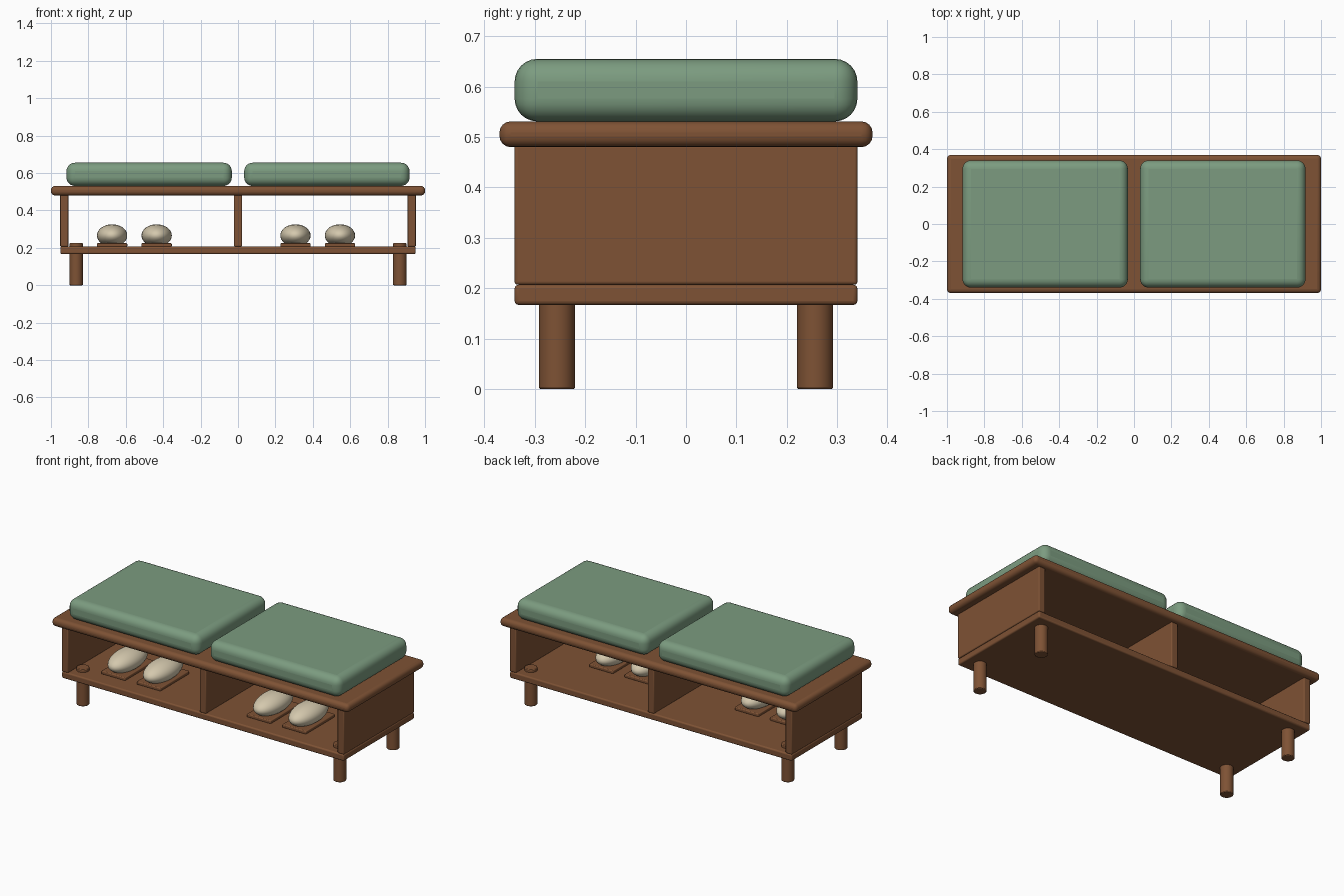
import bpy
import math

if "Cube" in bpy.data.objects:
    bpy.data.objects.remove(bpy.data.objects["Cube"])


def material(name, rgb):
    m = bpy.data.materials.new(name)
    m.diffuse_color = (*rgb, 1)
    m.use_nodes = True
    m.node_tree.nodes["Principled BSDF"].inputs["Base Color"].default_value = m.diffuse_color
    return m


WOOD = material("walnut wood", (0.21, 0.085, 0.035))
GREEN = material("sage fabric", (0.20, 0.33, 0.215))
CREAM = material("cream shoe", (0.66, 0.58, 0.42))


def finish(ob, name, mat, bevel=0, segments=3):
    ob.name = name
    ob.data.materials.append(mat)
    bpy.ops.object.transform_apply(location=False, rotation=False, scale=True)
    if bevel:
        mod = ob.modifiers.new("rounded edges", "BEVEL")
        mod.width = bevel
        mod.segments = segments
        mod.limit_method = "ANGLE"
        mod.angle_limit = math.radians(40)
    bpy.ops.object.shade_smooth_by_angle(angle=math.radians(35))
    return ob


def box(name, x, y, z, mat, bevel, segments=3):
    """Rounded box from (min, max) pairs."""
    bpy.ops.mesh.primitive_cube_add(size=1, location=[sum(p) / 2 for p in (x, y, z)])
    ob = bpy.context.object
    ob.scale = [p[1] - p[0] for p in (x, y, z)]
    return finish(ob, name, mat, bevel, segments)


# Bench top, lower shelf and upright panels
box("bench_top", (-1, 1), (-0.37, 0.37), (0.48, 0.531), WOOD, 0.022, 4)
box("lower_shelf", (-0.95, 0.95), (-0.34, 0.34), (0.167, 0.207), WOOD, 0.008)
for name, x in (("left_panel", -0.929), ("divider", 0), ("right_panel", 0.929)):
    box(name, (x - 0.022, x + 0.022), (-0.34, 0.34), (0.207, 0.485), WOOD, 0.006)

# Seat cushions
for name, x in (("left_cushion", -0.475), ("right_cushion", 0.475)):
    box(name, (x - 0.442, x + 0.442), (-0.34, 0.34), (0.531, 0.655), GREEN, 0.045, 6)

# Round legs, poking slightly through the shelf
for sx, side in ((-1, "left"), (1, "right")):
    for sy, end in ((-1, "front"), (1, "back")):
        bpy.ops.mesh.primitive_cylinder_add(
            vertices=32, radius=0.036, depth=0.225,
            location=(sx * 0.865, sy * 0.256, 0.1125))
        finish(bpy.context.object, f"{end}_{side}_leg", WOOD, 0.004, 2)

# Shoes on sole plates, two pairs
for i, x in enumerate((-0.673, -0.435, 0.307, 0.545), 1):
    box(f"sole_{i}", (x - 0.081, x + 0.081), (-0.24, 0.04), (0.205, 0.225), WOOD, 0.005)
    bpy.ops.mesh.primitive_uv_sphere_add(
        segments=32, ring_count=16, radius=1, location=(x, -0.1, 0.266))
    shoe = bpy.context.object
    shoe.scale = (0.081, 0.155, 0.06)
    finish(shoe, f"shoe_{i}", CREAM)
